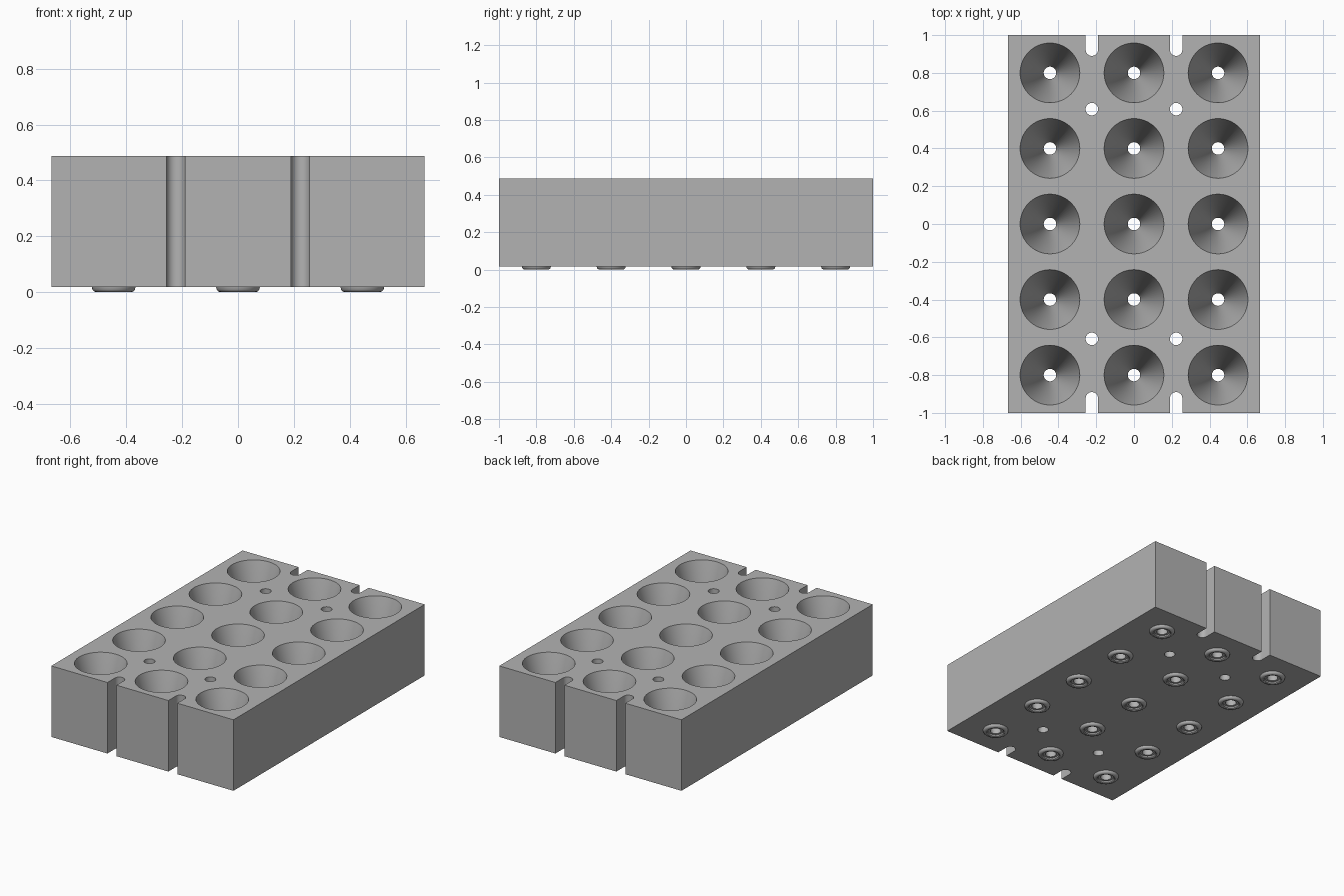
import bpy, bmesh, math

cube = bpy.data.objects.get("Cube")
if cube:
    bpy.data.objects.remove(cube, do_unlink=True)

BOTTOM, TOP = 0.018, 0.488
HALF_X, HALF_Y = 0.667, 1.0
HOLE_R, SLOT_X = 0.033, 0.223
SIDES = 64
WELLS = [(x, y) for x in (-0.445, 0, 0.445) for y in (-0.8, -0.4, 0, 0.4, 0.8)]

grey = bpy.data.materials.new("plain grey")
grey.use_nodes = True
colour = (0.45, 0.45, 0.45, 1)
grey.diffuse_color = colour
grey.node_tree.nodes["Principled BSDF"].inputs["Base Color"].default_value = colour


def finish(bm, name):
    bmesh.ops.recalc_face_normals(bm, faces=bm.faces)
    mesh = bpy.data.meshes.new(name)
    bm.to_mesh(mesh)
    bm.free()
    mesh.materials.append(grey)
    obj = bpy.data.objects.new(name, mesh)
    bpy.context.collection.objects.link(obj)
    return obj


def lathe(bm, profile, cx, cy, ring=False):
    """Revolve (radius, z) points; a ring closes on itself, otherwise the ends are capped."""
    loops = []
    for r, z in profile:
        loops.append([bm.verts.new((cx + r * math.cos(2 * math.pi * i / SIDES),
                                    cy + r * math.sin(2 * math.pi * i / SIDES), z))
                      for i in range(SIDES)])
    pairs = list(zip(loops, loops[1:]))
    if ring:
        pairs.append((loops[-1], loops[0]))
    else:
        bm.faces.new(loops[0])
        bm.faces.new(loops[-1])
    for a, b in pairs:
        for i in range(SIDES):
            j = (i + 1) % SIDES
            bm.faces.new((a[i], a[j], b[j], b[i]))


def slot(bm, cx, side):
    """Round-ended slot, open at the front or back edge."""
    mid, out = side * 0.923, side * 1.1
    outline = [(cx + HOLE_R, out), (cx - HOLE_R, out)]
    outline += [(cx - HOLE_R * math.cos(math.pi * i / 24),
                 mid - side * HOLE_R * math.sin(math.pi * i / 24)) for i in range(25)]
    low = [bm.verts.new((x, y, -0.1)) for x, y in outline]
    high = [bm.verts.new((x, y, TOP + 0.1)) for x, y in outline]
    bm.faces.new(low)
    bm.faces.new(high)
    for i in range(len(low)):
        j = (i + 1) % len(low)
        bm.faces.new((low[i], low[j], high[j], high[i]))


# Solid block
bm = bmesh.new()
bmesh.ops.create_cube(bm, size=1)
for v in bm.verts:
    v.co = (v.co.x * 2 * HALF_X, v.co.y * 2 * HALF_Y,
            TOP if v.co.z > 0 else BOTTOM)
block = finish(bm, "well_block")

# Cutter: conical wells with drain holes, through holes and edge slots
bm = bmesh.new()
for x, y in WELLS:
    lathe(bm, [(HOLE_R, -0.1), (HOLE_R, BOTTOM + 0.01),
               (0.158, TOP), (0.158, TOP + 0.1)], x, y)
for x in (-SLOT_X, SLOT_X):
    for side in (-1, 1):
        lathe(bm, [(HOLE_R, -0.1), (HOLE_R, TOP + 0.1)], x, side * 0.608)
        slot(bm, x, side)
cutter = finish(bm, "block_cutter")
cutter.hide_render = True

cut = block.modifiers.new("cut", "BOOLEAN")
cut.operation = "DIFFERENCE"
cut.solver = "EXACT"
cut.object = cutter
bpy.context.view_layer.objects.active = block
bpy.ops.object.modifier_apply(modifier="cut")
bpy.data.objects.remove(cutter, do_unlink=True)

# Drain collars under the wells
bm = bmesh.new()
for x, y in WELLS:
    lathe(bm, [(0.078, BOTTOM), (0.076, 0.009), (0.071, 0.003), (0.064, 0),
               (0.056, 0), (0.05, 0.004), (0.047, 0.012),
               (HOLE_R, 0.012), (HOLE_R, BOTTOM)], x, y, ring=True)
collars = finish(bm, "drain_collars")

# Smooth round walls, sharp rims
for obj in (block, collars):
    bpy.ops.object.select_all(action="DESELECT")
    obj.select_set(True)
    bpy.context.view_layer.objects.active = obj
    bpy.ops.object.shade_smooth_by_angle(angle=math.radians(30))
